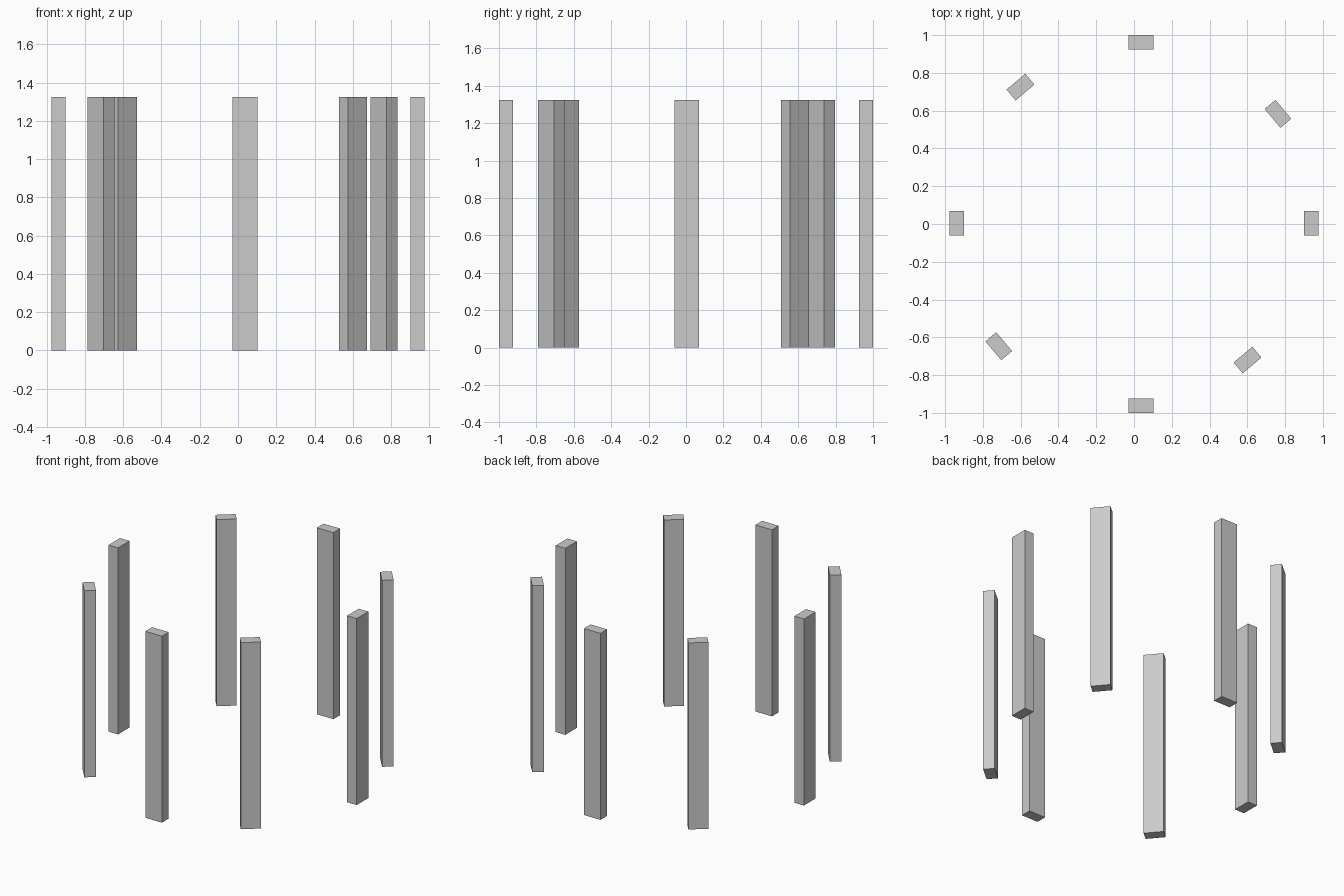
import bpy
from math import radians

if "Cube" in bpy.data.objects:
    bpy.data.objects.remove(bpy.data.objects["Cube"])

WIDTH, DEPTH, HEIGHT = 0.13, 0.075, 1.325


def post(name, x, y, angle):
    """Upright rectangular post standing on the ground, turned about z."""
    bpy.ops.mesh.primitive_cube_add(size=1, location=(x, y, HEIGHT / 2),
                                    rotation=(0, 0, radians(angle)))
    ob = bpy.context.object
    ob.name = name
    ob.scale = (WIDTH, DEPTH, HEIGHT)
    bpy.ops.object.transform_apply(location=False, rotation=True, scale=True)


# Ring of eight free-standing posts, set slightly unevenly
for name, x, y, angle in [
    ("back_post", 0.037, 0.9625, 0),
    ("front_post", 0.037, -0.9625, 0),
    ("left_post", -0.938, 0.004, 90),
    ("right_post", 0.938, 0.004, 90),
    ("back_left_post", -0.601, 0.725, 40),
    ("front_right_post", 0.601, -0.72, 40),
    ("back_right_post", 0.762, 0.583, -50),
    ("front_left_post", -0.716, -0.647, -50),
]:
    post(name, x, y, angle)
